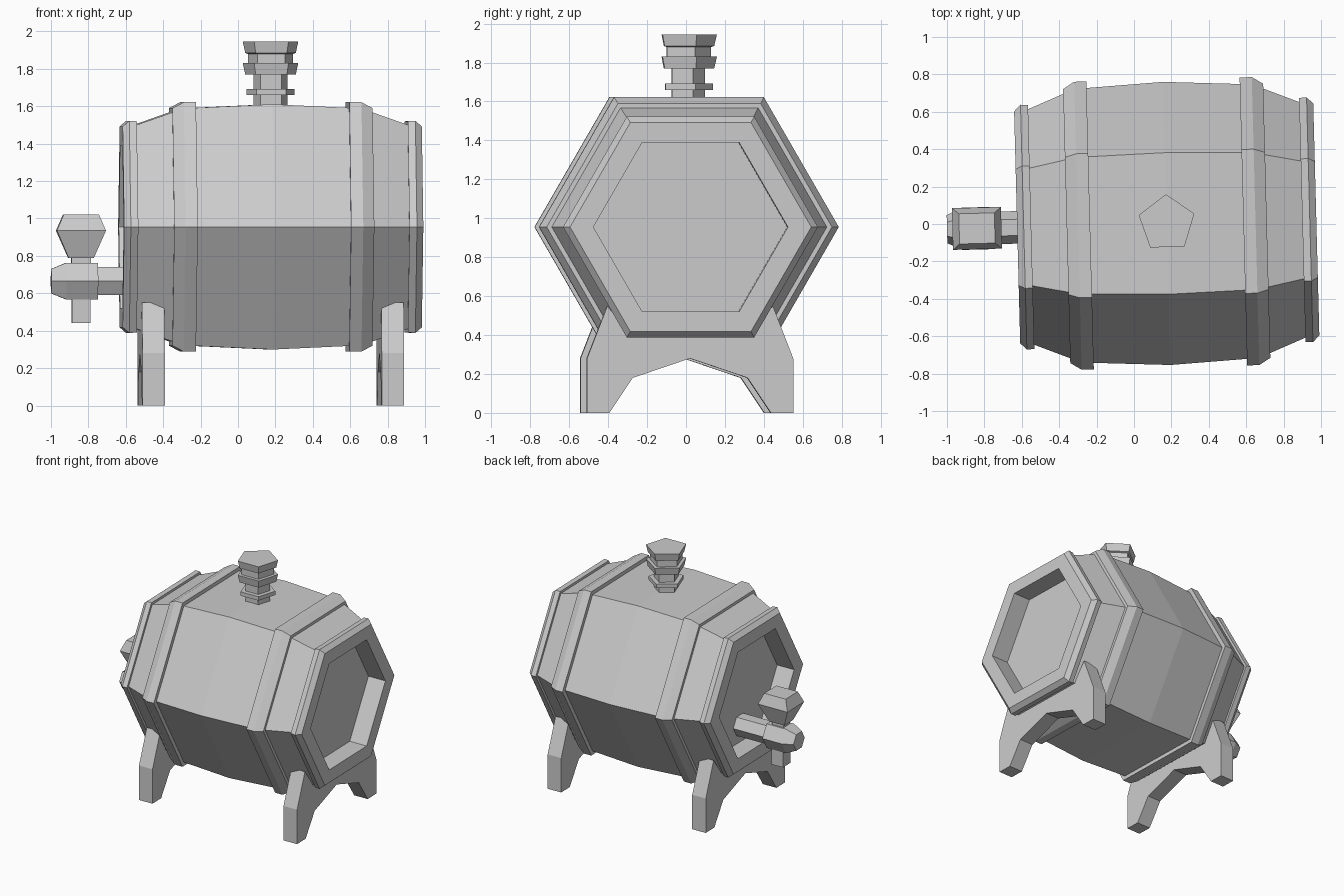
import bpy, bmesh
from math import sin, cos, pi, radians, sqrt
from mathutils import Matrix, Vector

if "Cube" in bpy.data.objects:
    bpy.data.objects.remove(bpy.data.objects["Cube"])

# The whole keg is turned slightly about the vertical axis
PLACE = Matrix.Translation((0.175, 0.003, 0)) @ Matrix.Rotation(radians(1.5), 4, 'Z')
MID = 0.955  # height of the barrel axis


def finish(bm, name):
    bmesh.ops.recalc_face_normals(bm, faces=bm.faces)
    bm.transform(PLACE)
    mesh = bpy.data.meshes.new(name)
    bm.to_mesh(mesh)
    bm.free()
    obj = bpy.data.objects.new(name, mesh)
    bpy.context.collection.objects.link(obj)
    return obj


def turned(name, profile, sides, axis, centre, phase=0.0, ring=False, yscale=1.0):
    """Sweep (position along axis, radius) points round the x or z axis."""
    bm = bmesh.new()
    loops = []
    for h, r in profile:
        loop = []
        for i in range(sides):
            a = phase + 2 * pi * i / sides
            u, v = r * cos(a), r * sin(a)
            p = (h, u * yscale, v) if axis == 'X' else (u, v * yscale, h)
            loop.append(bm.verts.new(Vector(p) + Vector(centre)))
        loops.append(loop)
    pairs = list(zip(loops, loops[1:]))
    if ring:
        pairs.append((loops[-1], loops[0]))
    else:
        bm.faces.new(loops[0])
        bm.faces.new(loops[-1])
    for a, b in pairs:
        for i in range(sides):
            j = (i + 1) % sides
            bm.faces.new((a[i], a[j], b[j], b[i]))
    return finish(bm, name)


def slab(name, outline, x, thickness):
    """Extrude a y-z outline along x."""
    bm = bmesh.new()
    face = bm.faces.new([bm.verts.new((x - thickness / 2, y, z)) for y, z in outline])
    out = bmesh.ops.extrude_face_region(bm, geom=[face])
    verts = [g for g in out['geom'] if isinstance(g, bmesh.types.BMVert)]
    bmesh.ops.translate(bm, verts=verts, vec=(thickness, 0, 0))
    return finish(bm, name)


# Barrel body with recessed heads
half = [(0.65, 0.50), (0.80, 0.50), (0.80, 0.60), (0.725, 0.63), (0.535, 0.707), (0.41, 0.735)]
body = [(-h, r) for h, r in half] + [(0, 0.757)] + half[::-1]
turned("barrel_body", body, 6, 'X', (0, 0, MID))

# Hoops, mirrored to both ends
end_hoop = [(0.725, 0.60), (0.725, 0.652), (0.765, 0.655), (0.80, 0.62), (0.80, 0.60)]
belly_hoop = [(0.41, 0.70), (0.41, 0.77), (0.475, 0.77), (0.535, 0.733), (0.535, 0.68)]
for side, s in (("left", -1), ("right", 1)):
    for name, prof in (("end_hoop", end_hoop), ("belly_hoop", belly_hoop)):
        turned(f"{name}_{side}", [(s * h, r) for h, r in prof], 6, 'X', (0, 0, MID), ring=True)

# Stands
leg = [(0.295, 0.18), (0.415, 0.0), (0.53, 0.0), (0.53, 0.28), (0.425, 0.55), (0.33, 0.42)]
outline = [(0, 0.28)] + leg + [(-y, z) for y, z in leg[::-1]]
for side, s in (("left", -1), ("right", 1)):
    slab(f"stand_{side}", outline, s * 0.64, 0.12)

# Bung on top
bung = [(1.58, 0.095), (1.66, 0.095), (1.66, 0.135), (1.692, 0.135), (1.692, 0.095),
        (1.77, 0.095), (1.77, 0.138), (1.83, 0.156), (1.83, 0.126), (1.88, 0.126),
        (1.88, 0.138), (1.94, 0.156)]
bung = bung[:6] + [(1.77, 0.142)] + bung[7:10] + [(1.885, 0.142), (1.945, 0.156)]
turned("bung", bung, 5, 'Z', (0, 0, 0), phase=pi / 2)

# Tap: hexagonal barrel, spout and handle
tap = [(-0.63, 0.087), (-0.925, 0.087), (-0.925, 0.113), (-1.095, 0.113), (-1.175, 0.075)]
turned("tap_barrel", tap, 6, 'X', (0, 0, 0.665))
k = sqrt(2)
turned("tap_spout", [(0.44, 0.05 * k), (0.62, 0.05 * k)], 4, 'Z', (-1.015, 0, 0), phase=pi / 4)
handle = [(0.70, 0.052), (0.79, 0.052), (0.79, 0.068), (0.935, 0.131), (1.02, 0.095)]
turned("tap_handle", [(h, r * k) for h, r in handle], 4, 'Z', (-1.015, 0, 0),
       phase=pi / 4, yscale=0.85)
